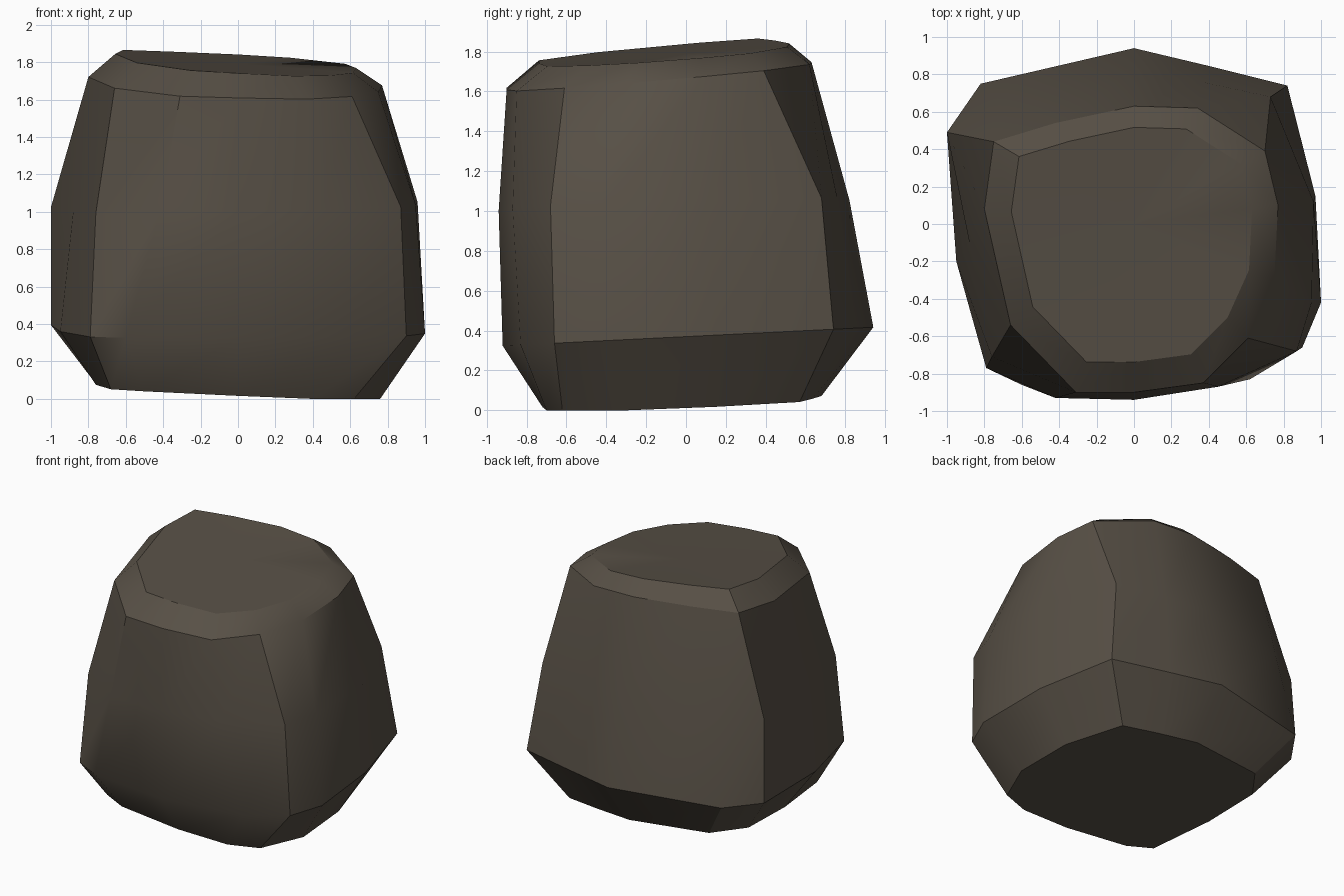
import bpy, bmesh

if "Cube" in bpy.data.objects:
    bpy.data.objects.remove(bpy.data.objects["Cube"])

# Boulder cross-sections, counter-clockwise from the front right corner
BASE = [(.62, -.62), (.76, -.3), (.74, .15), (.58, .57), (.3, .63), (0, .68), (-.6, .58),
        (-.77, .35), (-.76, -.1), (-.68, -.6), (-.5, -.68), (0, -.72), (.4, -.7)]
LOW = [(.9, -.66), (1, -.42), (.97, .15), (.82, .74), (.4, .845), (0, .94), (-.82, .75),
       (-1, .49), (-.95, -.2), (-.79, -.77), (-.6, -.86), (0, -.92), (.62, -.83)]
MID = [(.87, -.68), (.95, -.42), (.96, .12), (.73, .68), (.36, .76), (0, .82), (-.72, .66),
       (-1, .49), (-.88, -.1), (-.76, -.71), (-.42, -.93), (0, -.94), (.45, -.87)]
SHOULDER = [(.61, -.61), (.75, -.3), (.77, .1), (.7, .39), (.34, .62), (0, .63), (-.42, .54),
            (-.75, .44), (-.8, .08), (-.66, -.54), (-.31, -.9), (0, -.9), (.37, -.85)]
CROWN = [(x * .82, y * .82) for x, y in SHOULDER]

# Each section lies on a tilted plane: height, slope in x, slope in y
SECTIONS = [(BASE, .045, -.045, .04), (LOW, .37, 0, .05), (MID, 1.03, .02, .03),
            (SHOULDER, 1.69, -.03, .09), (CROWN, 1.80, -.06, .08)]

bm = bmesh.new()
rings = [[bm.verts.new((x, y, max(0, h + sx * x + sy * y))) for x, y in pts]
         for pts, h, sx, sy in SECTIONS]
n = len(BASE)

# Sides
for a, b in zip(rings, rings[1:]):
    for i in range(n):
        j = (i + 1) % n
        bm.faces.new((a[i], a[j], b[j], b[i]))

# Flat underside and slightly dished top
bm.faces.new(rings[0][::-1])
peak = bm.verts.new((0, 0, 1.79))
for i in range(n):
    bm.faces.new((rings[-1][i], rings[-1][(i + 1) % n], peak))
bmesh.ops.recalc_face_normals(bm, faces=bm.faces)

mesh = bpy.data.meshes.new("boulder")
bm.to_mesh(mesh)
bm.free()
boulder = bpy.data.objects.new("boulder", mesh)
bpy.context.collection.objects.link(boulder)

# Brown stone
stone = bpy.data.materials.new("brown stone")
stone.diffuse_color = (.095, .079, .060, 1)
stone.use_nodes = True
stone.node_tree.nodes["Principled BSDF"].inputs["Base Color"].default_value = stone.diffuse_color
mesh.materials.append(stone)

# Smooth facets with crisp ridges
bpy.context.view_layer.objects.active = boulder
boulder.select_set(True)
bpy.ops.object.shade_smooth_by_angle(angle=.56)
